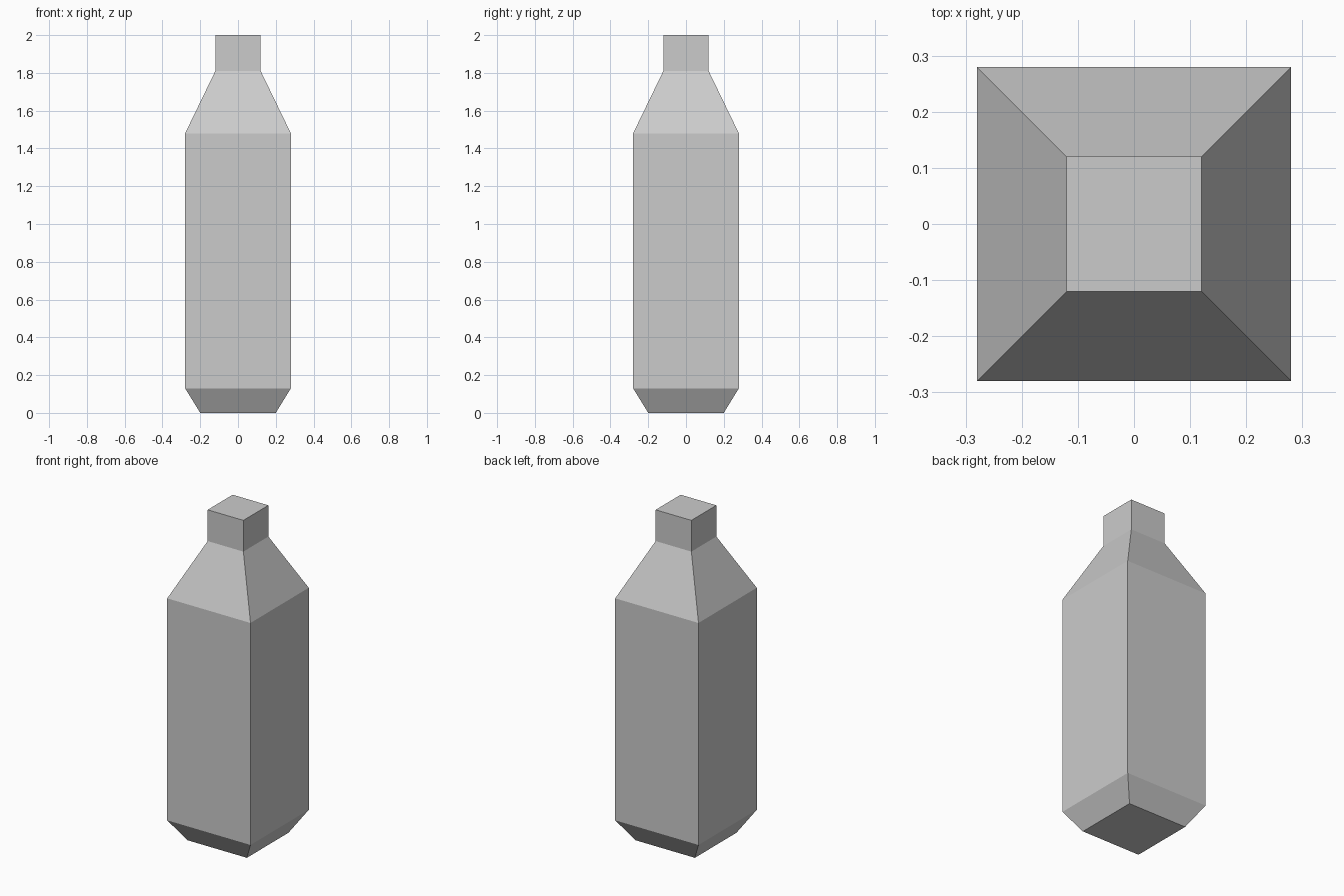
import bpy
import bmesh

cube = bpy.data.objects.get("Cube")
if cube:
    bpy.data.objects.remove(cube, do_unlink=True)

# Single grey material
grey = bpy.data.materials.new("light_grey")
grey.use_nodes = True
colour = (0.6, 0.6, 0.6, 1)
grey.diffuse_color = colour
grey.node_tree.nodes["Principled BSDF"].inputs["Base Color"].default_value = colour

# Square bottle: half width and height of each ring, from base to cap
profile = [(0.2, 0), (0.28, 0.13), (0.28, 1.48), (0.12, 1.81), (0.12, 2)]
corners = [(-1, -1), (1, -1), (1, 1), (-1, 1)]

bm = bmesh.new()
rings = [[bm.verts.new((x * r, y * r, z)) for x, y in corners] for r, z in profile]
for low, high in zip(rings, rings[1:]):
    for i in range(4):
        j = (i + 1) % 4
        bm.faces.new((low[i], low[j], high[j], high[i]))
bm.faces.new(rings[0][::-1])
bm.faces.new(rings[-1])

mesh = bpy.data.meshes.new("bottle")
bm.to_mesh(mesh)
bm.free()
mesh.materials.append(grey)
bottle = bpy.data.objects.new("bottle", mesh)
bpy.context.collection.objects.link(bottle)
